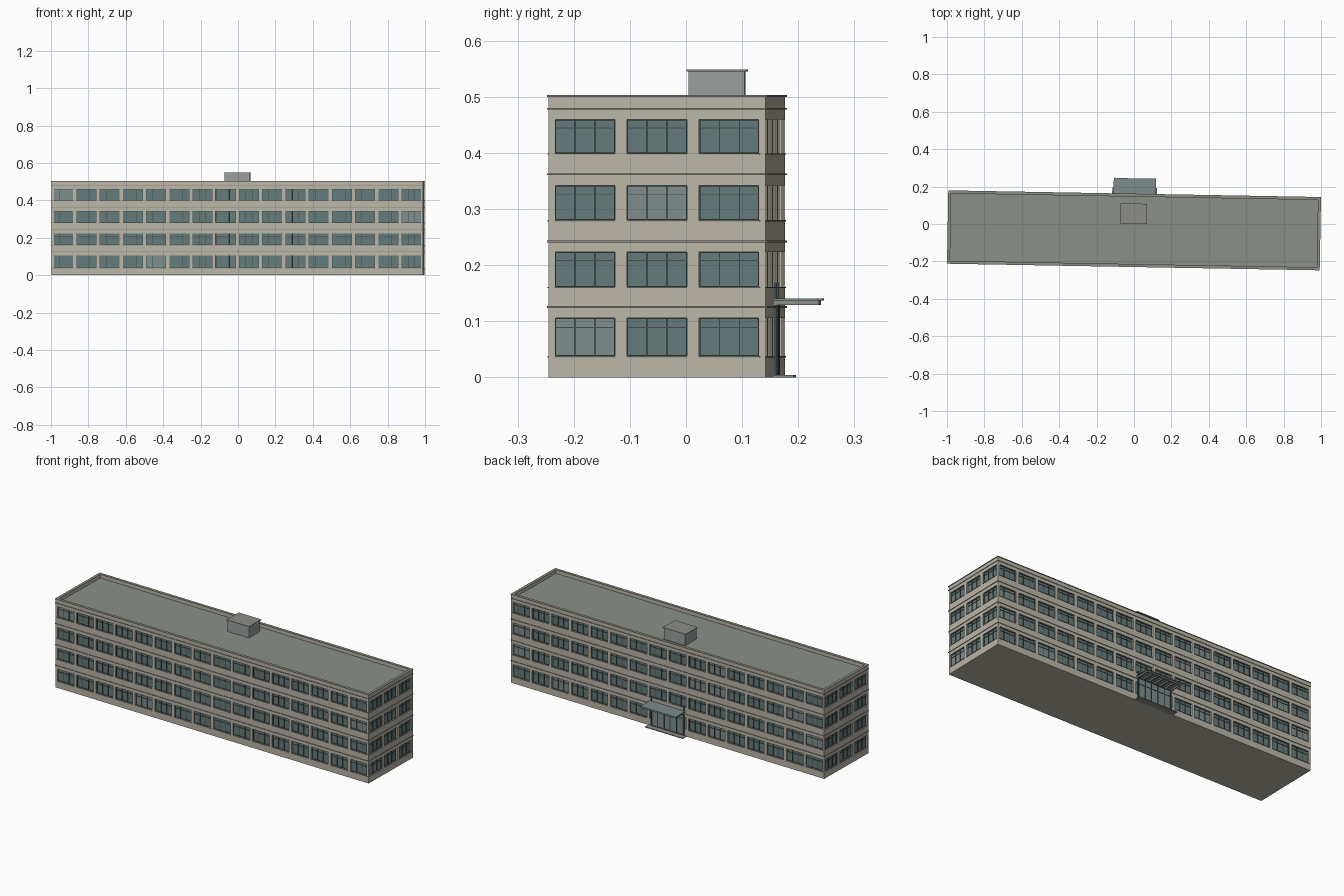
import bpy, bmesh, math, random
from mathutils import Matrix, Vector

if "Cube" in bpy.data.objects:
    bpy.data.objects.remove(bpy.data.objects["Cube"])

random.seed(4)
L, D = 1.987, 0.386                     # wall length and depth
PLACE = Matrix.Translation((0, -0.034, 0)) @ Matrix.Rotation(math.radians(-1.02), 4, 'Z')
ROWS = [(0.038, 0.106), (0.161, 0.224), (0.280, 0.342), (0.399, 0.460)]
BANDS = [0.1255, 0.2425, 0.362, 0.479]
TOP, DECK, REC, WIN = 0.503, 0.482, 0.008, 0.107


def material(name, rgb):
    m = bpy.data.materials.new(name)
    m.diffuse_color = (*rgb, 1)
    m.use_nodes = True
    m.node_tree.nodes["Principled BSDF"].inputs["Base Color"].default_value = m.diffuse_color
    return m


WALL = material("wall_beige", (0.50, 0.47, 0.39))
TRIM = material("trim_grey", (0.27, 0.27, 0.24))
ROOF = material("roof_grey", (0.26, 0.28, 0.25))
GLASS = material("glass", (0.13, 0.20, 0.20))
PALE = material("glass_pale", (0.21, 0.27, 0.27))
FRAME = material("frame_dark", (0.06, 0.075, 0.075))
HOUSE = material("roof_house_grey", (0.32, 0.35, 0.34))


class Part:
    """Collects boxes into one named object."""
    def __init__(self, name, mat):
        self.name, self.mat, self.bm = name, mat, bmesh.new()

    def box(self, x0, x1, y0, y1, z0, z1, m=Matrix()):
        mid = Vector(((x0 + x1) / 2, (y0 + y1) / 2, (z0 + z1) / 2))
        size = Matrix.Diagonal((x1 - x0, y1 - y0, z1 - z0, 1))
        bmesh.ops.create_cube(self.bm, size=1, matrix=m @ Matrix.Translation(mid) @ size)

    def slab(self, z0, z1, grow=0.0):
        x, y = L / 2 + grow, D / 2 + grow
        self.box(-x, x, -y, y, z0, z1)

    def ring(self, z0, z1, grow, inset):
        x, y, a, b = L / 2 + grow, D / 2 + grow, L / 2 - inset, D / 2 - inset
        for s in (-1, 1):
            self.box(-x, x, min(s * b, s * y), max(s * b, s * y), z0, z1)
            self.box(min(s * a, s * x), max(s * a, s * x), -b, b, z0, z1)

    def finish(self):
        me = bpy.data.meshes.new(self.name)
        self.bm.to_mesh(me)
        self.bm.free()
        me.materials.append(self.mat)
        ob = bpy.data.objects.new(self.name, me)
        ob.matrix_world = PLACE
        bpy.context.collection.objects.link(ob)


walls, piers = Part("wall_spandrels", WALL), Part("wall_piers", WALL)
bands, sills = Part("floor_bands", TRIM), Part("window_sills", TRIM)
glass, pale = Part("window_glass", GLASS), Part("window_glass_pale", PALE)
frames, deck = Part("window_frames", FRAME), Part("roof_deck", ROOF)
parapet, coping = Part("parapet", WALL), Part("parapet_coping", TRIM)

# solid spandrels between window rows, and the parapet
edges = [0.0] + [z for r in ROWS for z in r] + [DECK - 0.001]
for z0, z1 in zip(edges[::2], edges[1::2]):
    walls.slab(z0, z1)
for z in BANDS:
    bands.ring(z - 0.0016, z + 0.0016, 0.003, 0.004)
parapet.ring(DECK - 0.001, TOP - 0.003, 0, 0.012)
coping.ring(TOP - 0.003, TOP, 0.003, 0.013)
deck.box(-L / 2 + .01, L / 2 - .01, -D / 2 + .01, D / 2 - .01, DECK - 0.004, DECK)

# facades: local x along the wall, local -y outward
for turn, length, wall_y, bays in ((0, L, D / 2, 16), (180, L, D / 2, 16),
                                   (90, D, L / 2, 3), (-90, D, L / 2, 3)):
    m = Matrix.Rotation(math.radians(turn), 4, 'Z')
    bay = (length - 0.021) / bays if bays == 3 else 0.124
    half, f = length / 2, -wall_y
    back = f + REC
    bay = length / bays
    for row, (z0, z1) in enumerate(ROWS):
        # piers sit between neighbouring windows and at the corners
        xs = [-half] + [-half + (i + .5) * bay + s * WIN / 2 for i in range(bays) for s in (-1, 1)] + [half]
        for i, (a, b) in enumerate(zip(xs[::2], xs[1::2])):
            piers.box(a, b, f, back + 0.004, z0, z1, m)
        for i in range(bays):
            c = -half + (i + .5) * bay
            a, b = c - WIN / 2, c + WIN / 2
            pane = pale if random.random() < 0.07 else glass
            pane.box(a, b, back, back + 0.003, z0, z1, m)
            if turn == 180 and row == 0 and i in (7, 8):
                continue                      # the entrance covers these
            t, p = 0.002, back - 0.003
            frames.box(a, a + t, p, back, z0, z1, m)
            frames.box(b - t, b, p, back, z0, z1, m)
            frames.box(a + t, b - t, p, back, z0, z0 + t, m)
            frames.box(a + t, b - t, p, back, z1 - t, z1, m)
            for u in (-1, 1):                 # mullions and transom
                x = c + u * WIN / 6
                frames.box(x - .0008, x + .0008, p, back, z0 + t, z1 - t, m)
            zt = z0 + (z1 - z0) * 0.75
            frames.box(a + t, b - t, p + .0005, back, zt - .0008, zt + .0008, m)
            sills.box(a - .001, b + .001, f - 0.002, back, z0 - 0.002, z0 + 0.0005, m)

# rooftop house with an overhanging cap
house, cap = Part("roof_house", HOUSE), Part("roof_house_cap", TRIM)
house.box(-0.072, 0.064, 0.040, 0.139, DECK, 0.545)
cap.box(-0.076, 0.068, 0.036, 0.143, 0.545, 0.549)

# rear entrance: step, glazed screen, posts and canopy on ribs
W = D / 2
step, screen = Part("entrance_step", TRIM), Part("entrance_glass", PALE)
posts, canopy = Part("entrance_frame", FRAME), Part("canopy_top", PALE)
ribs = Part("canopy_ribs", TRIM)
step.box(-0.12, 0.12, W - .005, W + 0.035, 0, 0.004)
screen.box(-0.10, 0.10, W - .004, W + 0.004, 0.004, 0.130)
for i in range(6):
    x = -0.10 + i * 0.04
    posts.box(x - .002, x + .002, W, W + 0.007, 0.004, 0.130)
for z in (0.005, 0.095, 0.127):
    posts.box(-0.10, 0.10, W, W + 0.006, z, z + 0.003)
for s in (-1, 1):
    posts.box(s * 0.103 - .003, s * 0.103 + .003, W, W + 0.005, 0.004, 0.168)
canopy.box(-0.113, 0.113, W - .001, W + 0.085, 0.137, 0.141)
for i in range(7):
    x = -0.105 + i * 0.035
    ribs.box(x - .003, x + .003, W, W + 0.079, 0.129, 0.137)
ribs.box(-0.108, 0.108, W + 0.075, W + 0.080, 0.1295, 0.137)

for part in (walls, piers, bands, sills, glass, pale, frames, deck, parapet, coping,
             house, cap, step, screen, posts, canopy, ribs):
    part.finish()
